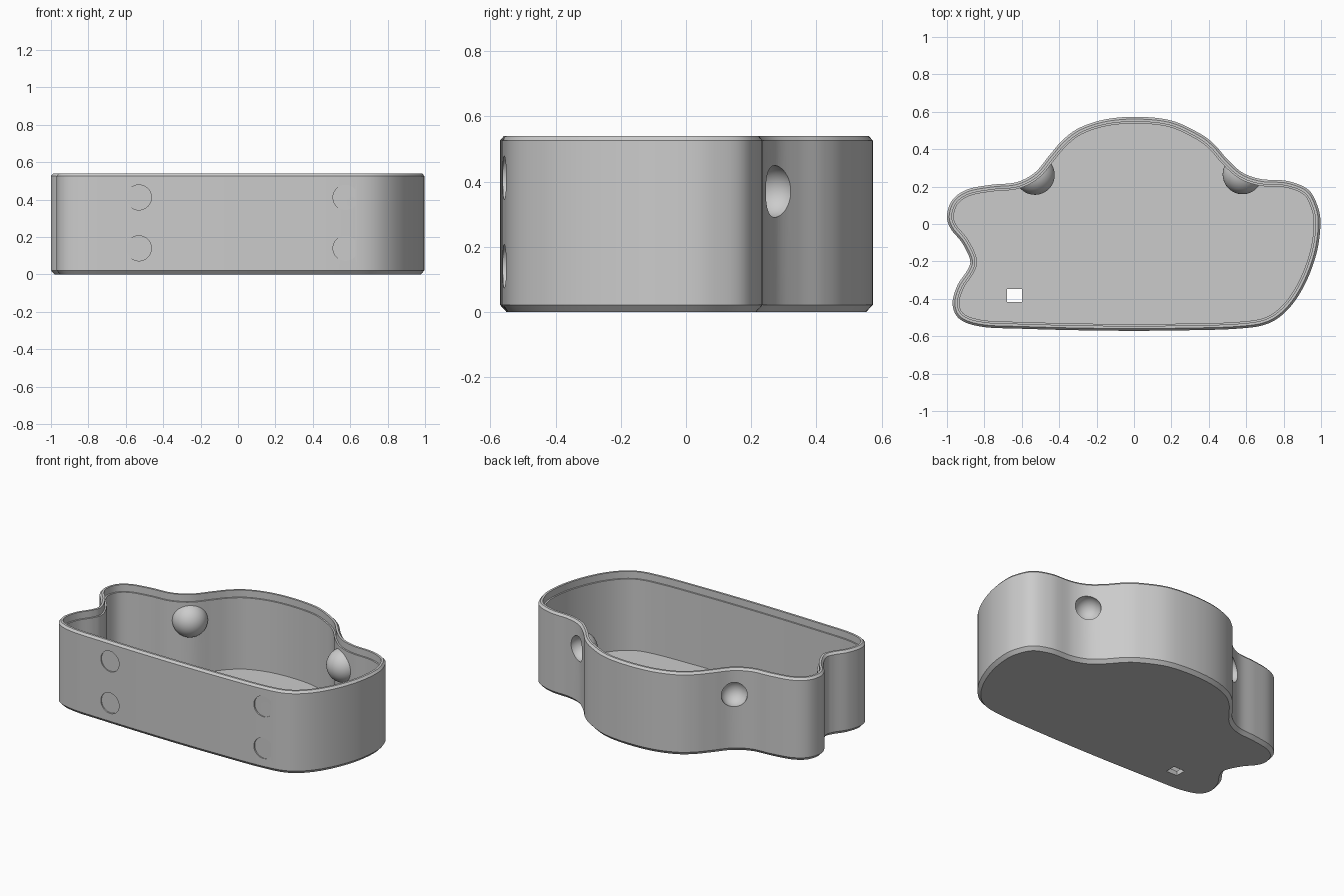
import bpy, bmesh
from mathutils import Vector, Matrix

cube = bpy.data.objects.get("Cube")
if cube:
    bpy.data.objects.remove(cube, do_unlink=True)

grey = bpy.data.materials.new("plain grey")
grey.use_nodes = True
COLOUR = (0.6, 0.6, 0.6, 1)
grey.diffuse_color = COLOUR
grey.node_tree.nodes["Principled BSDF"].inputs["Base Color"].default_value = COLOUR

# Cloud-shaped outline, clockwise from the left tip
OUTLINE = [
    (-1, .045), (-.97, .13), (-.89, .185), (-.76, .21), (-.63, .223), (-.53, .275),
    (-.45, .37), (-.38, .45), (-.29, .515), (-.15, .56), (.02, .573), (.2, .553),
    (.35, .485), (.43, .425), (.5, .345), (.58, .275), (.68, .24), (.82, .23),
    (.93, .185), (.98, .1), (.997, 0), (.975, -.16), (.91, -.33), (.82, -.46),
    (.71, -.535), (.55, -.56), (.3, -.568), (0, -.571), (-.3, -.568), (-.6, -.56),
    (-.81, -.55), (-.93, -.51), (-.97, -.43), (-.945, -.33), (-.89, -.245),
    (-.877, -.19), (-.92, -.1), (-.98, -.025)]


def smooth_loop(points, steps=8):
    """Closed spline through the points."""
    pts = [Vector(p) for p in points]
    n, out = len(pts), []
    for i in range(n):
        a, b, c, d = (pts[(i + k) % n] for k in (-1, 0, 1, 2))
        for s in range(steps):
            t = s / steps
            out.append(0.5 * (2 * b + (c - a) * t + (2 * a - 5 * b + 4 * c - d) * t * t
                              + (3 * b - a - 3 * c + d) * t ** 3))
    return out


LOOP = smooth_loop(OUTLINE)


def inset(distance):
    """Move the loop towards its inside."""
    n, out = len(LOOP), []
    for i, p in enumerate(LOOP):
        t = (LOOP[(i + 1) % n] - LOOP[i - 1]).normalized()
        out.append(p + Vector((t.y, -t.x)) * distance)
    return out


def finish(name, bm):
    bmesh.ops.recalc_face_normals(bm, faces=bm.faces)
    mesh = bpy.data.meshes.new(name)
    bm.to_mesh(mesh)
    bm.free()
    mesh.materials.append(grey)
    obj = bpy.data.objects.new(name, mesh)
    bpy.context.collection.objects.link(obj)
    return obj


def loft(name, profile):
    """Solid made of stacked loops given as (inset, height)."""
    bm = bmesh.new()
    rings = [[bm.verts.new((p.x, p.y, z)) for p in inset(d)] for d, z in profile]
    for low, high in zip(rings, rings[1:]):
        for i in range(len(low)):
            bm.faces.new((low[i - 1], low[i], high[i], high[i - 1]))
    bm.faces.new(rings[0])
    bm.faces.new(rings[-1])
    return finish(name, bm)


def ball(name, centre, radius):
    bm = bmesh.new()
    bmesh.ops.create_uvsphere(bm, u_segments=48, v_segments=24, radius=radius,
                              matrix=Matrix.Translation(centre))
    return finish(name, bm)


def disc(name, centre, radius, depth):
    bm = bmesh.new()
    bmesh.ops.create_cone(bm, cap_ends=True, segments=48, radius1=radius, radius2=radius,
                          depth=depth,
                          matrix=Matrix.Translation(centre) @ Matrix.Rotation(1.5708, 4, 'X'))
    return finish(name, bm)


def box(name, centre, size):
    bm = bmesh.new()
    bmesh.ops.create_cube(bm, size=1, matrix=Matrix.Translation(centre)
                          @ Matrix.Diagonal((*size, 1)))
    return finish(name, bm)


def cut(target, cutter):
    cutter.hide_render = True
    mod = target.modifiers.new("cut", 'BOOLEAN')
    mod.operation = 'DIFFERENCE'
    mod.solver = 'EXACT'
    mod.object = cutter
    bpy.context.view_layer.objects.active = target
    bpy.ops.object.modifier_apply(modifier=mod.name)
    bpy.data.objects.remove(cutter, do_unlink=True)


# Outer body with chamfered bottom and rim
tray = loft("cloud_tray", [(.02, 0), (0, .022), (0, .526), (.012, .54)])

# Cavity with a lid ledge, leaving a rounded socket bulge at each back corner
cavity = loft("cavity_cutter", [(.036, .03), (.036, .495), (.026, .495), (.026, .6)])
SOCKETS = [(-.53, .262, .37), (.58, .265, .37)]
for spot in SOCKETS:
    cut(cavity, ball("socket_bulge", spot, .106))
cut(tray, cavity)

# Hollow sockets open to the back
for spot in SOCKETS:
    cut(tray, ball("socket_cutter", spot, .08))

# Shallow round recesses in the front wall
for x in (-.53, .575):
    for z in (.14, .412):
        cut(tray, disc("recess_cutter", (x, -.603, z), .067, .1))

# Small rectangular slot through the floor
cut(tray, box("slot_cutter", (-.64, -.382, 0), (.08, .07, .2)))

bpy.ops.object.select_all(action='DESELECT')
tray.select_set(True)
bpy.context.view_layer.objects.active = tray
bpy.ops.object.shade_smooth_by_angle(angle=0.5)
